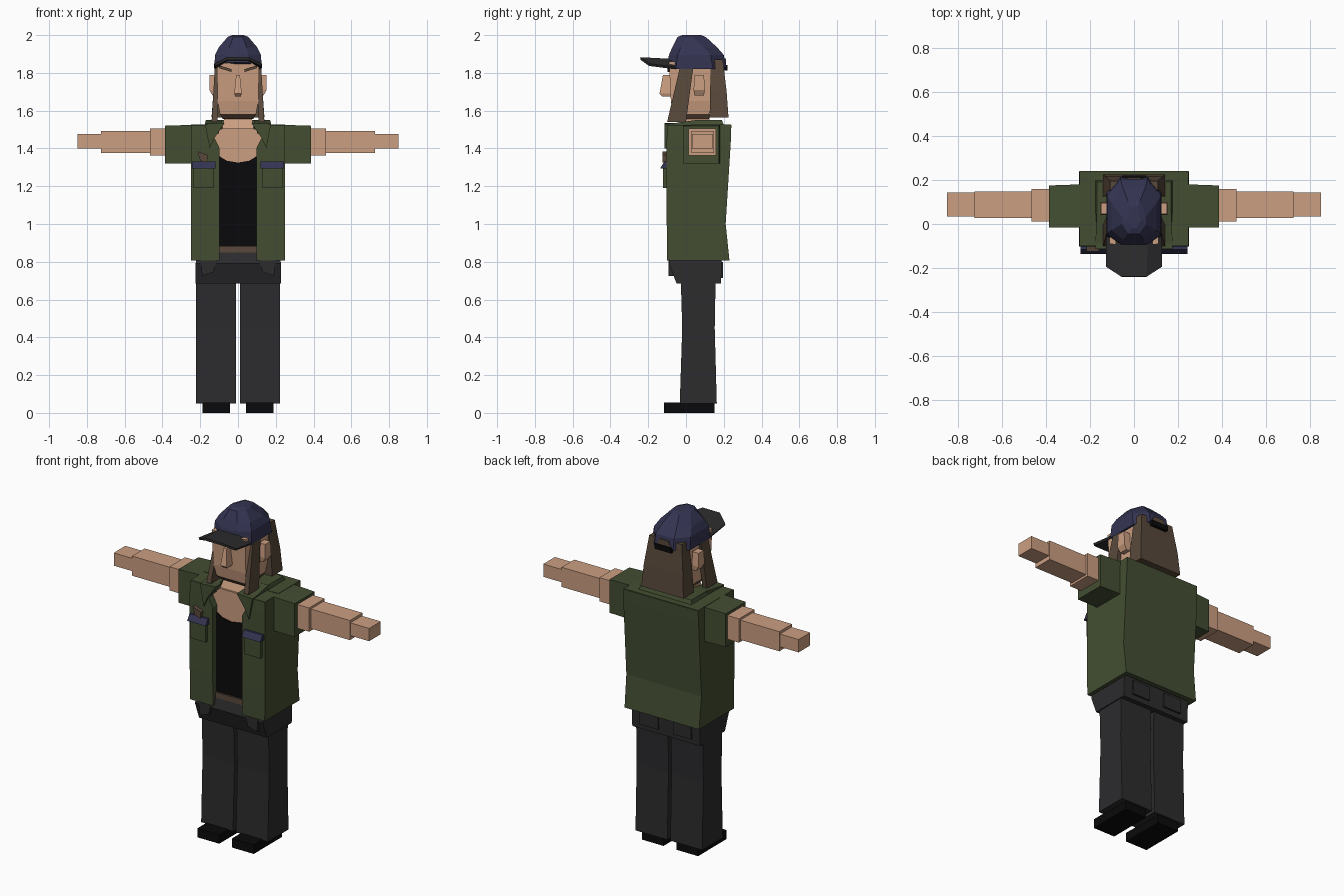
import bpy, bmesh

if "Cube" in bpy.data.objects:
    bpy.data.objects.remove(bpy.data.objects["Cube"])

def mat(name, rgb):
    m = bpy.data.materials.new(name)
    m.diffuse_color = (*rgb, 1)
    m.use_nodes = True
    m.node_tree.nodes["Principled BSDF"].inputs["Base Color"].default_value = m.diffuse_color
    return m

SKIN = mat("skin", (0.60, 0.345, 0.22))
GREEN = mat("olive_cloth", (0.057, 0.076, 0.032))
DARK = mat("charcoal_cloth", (0.025, 0.025, 0.027))
BLACK = mat("black", (0.003, 0.003, 0.0035))
NAVY = mat("navy_cloth", (0.034, 0.034, 0.085))
BROWN = mat("brown_hair", (0.10, 0.066, 0.043))

def finish(bm, name, m):
    bmesh.ops.recalc_face_normals(bm, faces=bm.faces[:])
    me = bpy.data.meshes.new(name)
    bm.to_mesh(me)
    bm.free()
    me.materials.append(m)
    ob = bpy.data.objects.new(name, me)
    bpy.context.collection.objects.link(ob)
    return ob

def loft(name, rings, m):
    """Skin a stack of equal-length rings and cap both ends."""
    bm = bmesh.new()
    vs = [[bm.verts.new(p) for p in r] for r in rings]
    n = len(vs[0])
    for a, b in zip(vs, vs[1:]):
        for i in range(n):
            j = (i + 1) % n
            bm.faces.new((a[i], a[j], b[j], b[i]))
    for cap in (vs[0], vs[-1]):
        bm.faces.new(cap)
    return finish(bm, name, m)

def rect(x0, x1, y0, y1, z):
    return [(x0, y0, z), (x1, y0, z), (x1, y1, z), (x0, y1, z)]

def box(name, x0, x1, y0, y1, z0, z1, m):
    return loft(name, [rect(x0, x1, y0, y1, z0), rect(x0, x1, y0, y1, z1)], m)

def plate(name, pts, y0, y1, m):
    """Flat front-facing outline of (x, z) points with depth in y."""
    return loft(name, [[(x, y, z) for x, z in pts] for y in (y0, y1)], m)

def tapered(name, s, levels, m):
    """Loft of rectangles (x0, x1, y0, y1, z) on side s."""
    return loft(name, [rect(s * a, s * b, c, d, z) for a, b, c, d, z in levels], m)

for s, side in ((-1, "left"), (1, "right")):
    # legs and shoes
    box(side + "_shoe", s * .043, s * .187, -.117, .152, 0, .055, BLACK)
    tapered(side + "_trouser_leg", s, [(.01, .222, -.033, .163, .05),
            (.01, .222, -.02, .152, .45), (.01, .222, -.028, .157, .72)], DARK)
    # trouser pockets
    plate(side + "_front_pocket", [(s * .11, .82), (s * .20, .82), (s * .19, .725),
          (s * .13, .745)], -.093, -.06, DARK)
    box(side + "_back_pocket", s * .05, s * .17, .18, .197, .715, .80, DARK)
    # sleeve, arm and hand
    tapered_sleeve = [(.24, -.015, .18, 1.32, 1.525), (.387, -.015, .175, 1.32, 1.52)]
    loft(side + "_sleeve", [[(s * x, a, c), (s * x, b, c), (s * x, b, d), (s * x, a, d)]
         for x, a, b, c, d in tapered_sleeve], GREEN)
    box(side + "_upper_arm", s * .37, s * .465, .012, .16, 1.362, 1.505, SKIN)
    box(side + "_forearm", s * .45, s * .725, .028, .148, 1.375, 1.493, SKIN)
    box(side + "_hand", s * .715, s * .85, .033, .143, 1.40, 1.477, SKIN)
    # collar flap and side strip
    plate(side + "_lapel", [(s * .07, 1.535), (s * .175, 1.53), (s * .15, 1.40),
          (s * .125, 1.455)], -.113, -.05, GREEN)
    loft(side + "_collar", [rect(s * .085, s * .175, -.10, .05, 1.50),
         [(s * .085, -.09, 1.53), (s * .175, -.09, 1.53),
          (s * .17, .05, 1.55), (s * .085, .05, 1.55)]], GREEN)
    # chest pocket with coloured flap
    box(side + "_chest_pocket", s * .13, s * .235, -.122, -.09, 1.19, 1.305, GREEN)
    loft(side + "_pocket_flap", [rect(s * .12, s * .243, -.136, -.09, 1.295),
         rect(s * .12, s * .243, -.115, -.09, 1.33)], NAVY)
    # ears, side hair, brows
    loft(side + "_ear", [rect(s * .10, s * .135, .045, .095, 1.68),
         rect(s * .10, s * .152, .04, .10, 1.71), rect(s * .10, s * .15, .045, .095, 1.79)], SKIN)
    tapered(side + "_hair_strand", s, [(.11, .14, -.10, .00, 1.54),
            (.10, .122, -.03, .04, 1.84)], BROWN)
    plate(side + "_brow", [(s * .035, 1.805), (s * .10, 1.825), (s * .10, 1.84),
          (s * .035, 1.82)], -.097, -.085, BROWN)

# hips and belt
loft("trouser_hips", [rect(-.224, .228, -.05, .185, .685),
     rect(-.224, .228, -.09, .19, .79), rect(-.215, .215, -.072, .185, .86)], DARK)
box("belt", -.205, .205, -.076, .18, .85, .883, BROWN)

# shirt with a scooped neckline, and bare chest above it
plate("shirt", [(-.2, .87), (.2, .87), (.2, 1.40), (.10, 1.36), (.06, 1.335),
      (0, 1.325), (-.06, 1.335), (-.10, 1.36), (-.2, 1.40)], -.066, .19, BLACK)
box("chest", -.17, .17, -.060, .18, 1.30, 1.505, SKIN)
loft("neck", [rect(-.085, .085, -.055, .13, 1.49), rect(-.068, .068, -.01, .12, 1.60)], SKIN)

# open jacket: U-shaped section lofted upward
def jacket_ring(z, gap, w, yf, yb):
    half = [(gap, yf + .05), (gap, yf), (w, yf), (w, yb)]
    inner = [(w - .025, yb - .03), (w - .025, yf + .05)]
    out = half + [(-x, y) for x, y in reversed(half)]
    out += [(-x, y) for x, y in reversed(inner)] + inner
    return [(x, y, z) for x, y in out]

loft("jacket", [jacket_ring(*r) for r in (
    (.808, .097, .248, -.10, .23), (1.0, .097, .25, -.102, .21),
    (1.40, .097, .25, -.102, .235), (1.455, .125, .25, -.102, .238),
    (1.523, .08, .248, -.10, .24))], GREEN)
loft("jacket_yoke", [rect(-.248, .248, .03, .238, 1.48), rect(-.248, .248, .03, .238, 1.527)], GREEN)
for s, side in ((-1, "left"), (1, "right")):
    box(side + "_shoulder", s * .10, s * .248, -.098, .04, 1.48, 1.525, GREEN)
loft("back_collar", [rect(-.18, .18, .04, .205, 1.51), rect(-.168, .168, .045, .19, 1.55)], GREEN)
# small tag above one pocket
plate("chest_tag", [(-.215, 1.385), (-.16, 1.365), (-.165, 1.325), (-.20, 1.335)], -.125, -.095, BROWN)

# head
loft("head", [rect(-.095, .095, -.068, .12, 1.58), rect(-.108, .108, -.08, .15, 1.65),
     rect(-.112, .112, -.09, .15, 1.86)], SKIN)
loft("beard_edge", [rect(-.08, .08, -.045, .12, 1.555), rect(-.096, .096, -.07, .13, 1.582)], BROWN)
loft("nose", [rect(-.015, .015, -.125, -.06, 1.675), rect(-.02, .02, -.14, -.06, 1.69),
     rect(-.01, .01, -.122, -.06, 1.79)], SKIN)
loft("back_hair", [rect(-.14, .14, .125, .225, 1.565), rect(-.13, .13, .128, .215, 1.70),
     rect(-.108, .108, .13, .195, 1.87)], BROWN)

# cap dome: eight-sided rings, hem raised at the front
def cap_ring(z, w, yf, yb, lift=0):
    half = [(.45 * w, yf, z + lift), (w, yf + .045, z), (w, yb - .07, z), (.5 * w, yb, z + lift * .3)]
    return half + [(-x, y, h) for x, y, h in reversed(half)]

loft("cap_dome", [cap_ring(1.82, .125, -.098, .213, .035), cap_ring(1.895, .122, -.09, .2),
     cap_ring(1.935, .102, -.073, .165), cap_ring(1.99, .055, -.045, .105),
     cap_ring(2.0, .03, -.02, .08)], NAVY)
# cap back opening and strap
plate("cap_opening", [(-.05, 1.835), (.05, 1.835), (.03, 1.875), (-.03, 1.875)], .19, .211, BROWN)
box("cap_strap", -.055, .055, .19, .221, 1.812, 1.842, BLACK)

# arched cap brim
bm = bmesh.new()
rows = [[(-.125, -.055, 1.825), (-.06, -.085, 1.868), (.06, -.085, 1.868), (.125, -.055, 1.825)],
        [(-.123, -.195, 1.843), (-.056, -.24, 1.876), (.056, -.24, 1.876), (.123, -.195, 1.843)]]
a, b = [[bm.verts.new(p) for p in r] for r in rows]
for i in range(3):
    bm.faces.new((a[i], b[i], b[i + 1], a[i + 1]))
brim = finish(bm, "cap_brim", DARK)
mod = brim.modifiers.new("thickness", "SOLIDIFY")
mod.thickness = .014
mod.offset = 0
